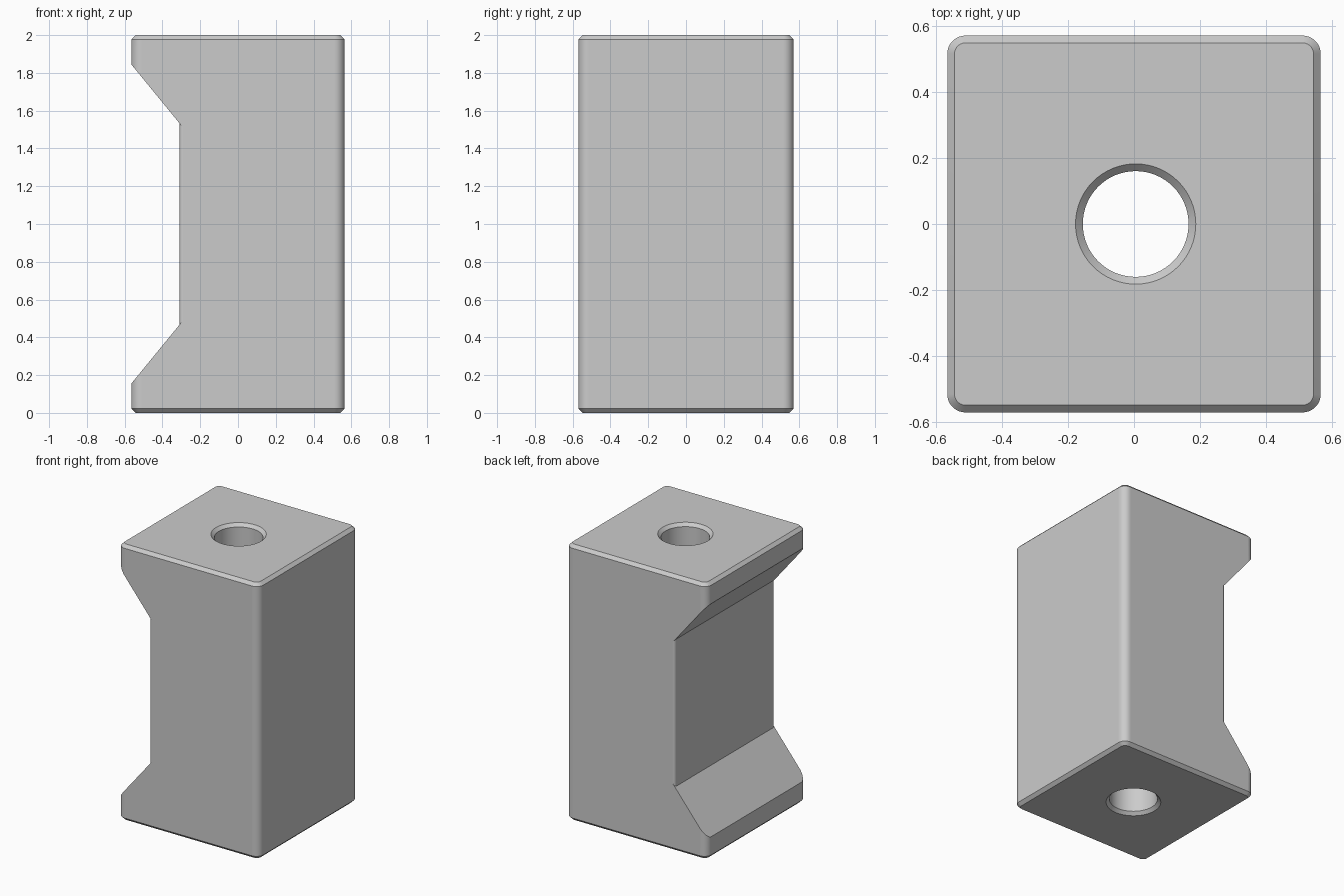
import bpy, bmesh, math
from mathutils import Vector

if "Cube" in bpy.data.objects:
    bpy.data.objects.remove(bpy.data.objects["Cube"])

HX, HY, H = 0.565, 0.57, 2.0     # half sizes and height
CH = 0.022                       # edge chamfer
WALL, FIL = -0.31, 0.018         # recessed wall position and its edge rounding


def loft(name, rings):
    """Closed solid through matching rings of points."""
    bm = bmesh.new()
    loops = [[bm.verts.new(p) for p in ring] for ring in rings]
    n = len(loops[0])
    for a, b in zip(loops, loops[1:]):
        for i in range(n):
            j = (i + 1) % n
            bm.faces.new((a[i], a[j], b[j], b[i]))
    bm.faces.new(loops[0][::-1])
    bm.faces.new(loops[-1])
    bmesh.ops.recalc_face_normals(bm, faces=bm.faces)
    me = bpy.data.meshes.new(name)
    bm.to_mesh(me)
    bm.free()
    ob = bpy.data.objects.new(name, me)
    bpy.context.collection.objects.link(ob)
    return ob


def rounded_rect(hx, hy, r, z, steps=10):
    pts = []
    for k, (sx, sy) in enumerate([(1, 1), (-1, 1), (-1, -1), (1, -1)]):
        for i in range(steps + 1):
            a = math.pi / 2 * (k + i / steps)
            pts.append(Vector((sx * (hx - r) + r * math.cos(a),
                               sy * (hy - r) + r * math.sin(a), z)))
    return pts


def circle(x, r, z, n=64):
    return [Vector((x + r * math.cos(2 * math.pi * i / n),
                    r * math.sin(2 * math.pi * i / n), z)) for i in range(n)]


def boolean(target, cutter, operation):
    mod = target.modifiers.new("cut", 'BOOLEAN')
    mod.operation, mod.solver, mod.object = operation, 'EXACT', cutter
    bpy.context.view_layer.objects.active = target
    bpy.ops.object.modifier_apply(modifier=mod.name)
    bpy.data.objects.remove(cutter)


# Body: rounded block with chamfered top and bottom
R = 0.055
block = loft("notched_block", [
    rounded_rect(HX - CH, HY - CH, R - CH, 0),
    rounded_rect(HX, HY, R, CH),
    rounded_rect(HX, HY, R, H - CH),
    rounded_rect(HX - CH, HY - CH, R - CH, H)])

# Notch cutter: sloped side profile, limited by a wall with rounded edges
slope = (0.485 - 0.155) / (HX - 0.295)
x0, x1 = -0.8, -0.2
z0, z1 = (0.155 + slope * (x + HX) for x in (x0, x1))
side = [(x0, z0), (x1, z1), (x1, H - z1), (x0, H - z0)]
notch = loft("notch_cutter",
             [[Vector((x, y, z)) for x, z in side] for y in (-0.7, 0.7)])
half = [(WALL + FIL - FIL * math.cos(a), HY - FIL + FIL * math.sin(a))
        for a in (math.pi / 2 * i / 8 for i in range(9))]
half += [(WALL + FIL, 0.65), (-0.75, 0.65)]
plan = half + [(x, -y) for x, y in reversed(half)]
limit = loft("notch_limit",
             [[Vector((x, y, z)) for x, y in plan] for z in (-1, 3)])
boolean(notch, limit, 'INTERSECT')
boolean(block, notch, 'DIFFERENCE')

# Through hole with countersunk ends
hole = loft("hole_cutter", [circle(0.005, r, z) for z, r in [
    (-0.1, 0.182), (0, 0.182), (CH, 0.16),
    (H - CH, 0.16), (H, 0.182), (H + 0.1, 0.182)]])
boolean(block, hole, 'DIFFERENCE')

# Shading: rounded parts smooth, large faces flat
bpy.ops.object.select_all(action='DESELECT')
block.select_set(True)
bpy.context.view_layer.objects.active = block
bpy.ops.object.shade_smooth_by_angle(angle=math.radians(30))
for p in block.data.polygons:
    if p.area > 0.15:
        p.use_smooth = False

# Material
grey = bpy.data.materials.new("light_grey")
grey.diffuse_color = (0.6, 0.6, 0.6, 1)
grey.use_nodes = True
grey.node_tree.nodes["Principled BSDF"].inputs["Base Color"].default_value = grey.diffuse_color
block.data.materials.clear()
block.data.materials.append(grey)
for p in block.data.polygons:
    p.material_index = 0
